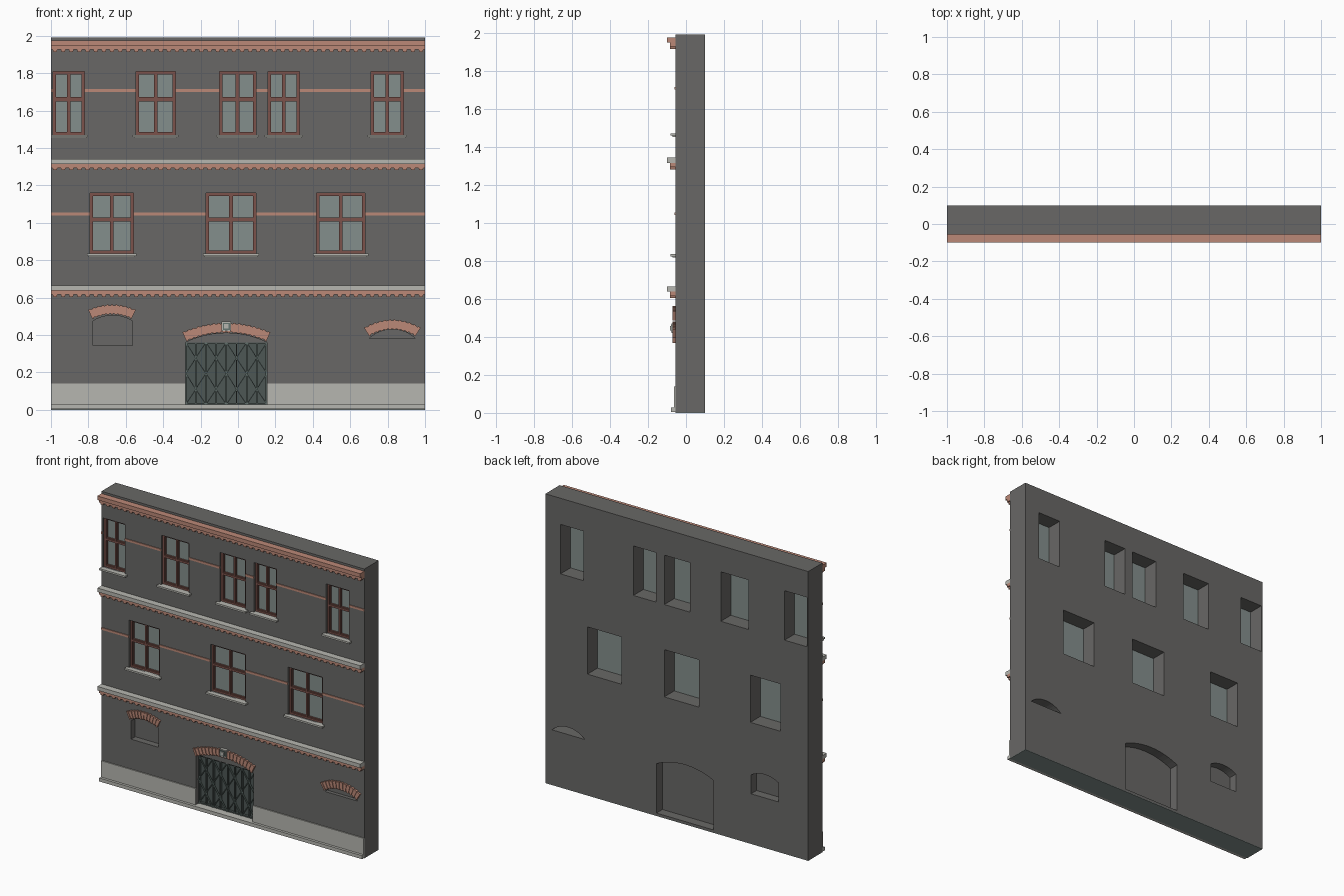
import bpy, bmesh, math
from mathutils import Vector

if "Cube" in bpy.data.objects:
    bpy.data.objects.remove(bpy.data.objects["Cube"])


def material(name, r, g, b):
    m = bpy.data.materials.new(name)
    m.use_nodes = True
    m.diffuse_color = (r, g, b, 1)
    bsdf = next(n for n in m.node_tree.nodes if n.type == 'BSDF_PRINCIPLED')
    bsdf.inputs["Base Color"].default_value = (r, g, b, 1)
    return m


PLASTER = material("dark plaster", .14, .137, .132)
BRICK = material("terracotta brick", .5, .25, .185)
STONE = material("pale stone", .47, .47, .435)
GLASS = material("grey glass", .23, .275, .265)
WOOD = material("red brown wood", .2, .085, .07)
IRON = material("slate iron", .075, .095, .09)
EDGE = material("green grey metal", .13, .18, .165)

FACE = -0.055   # front plane of the wall
BACK = 0.1


def prism(bm, pts, y0, y1):
    """Extrude an x-z outline from y0 to y1."""
    a = [bm.verts.new((x, y0, z)) for x, z in pts]
    b = [bm.verts.new((x, y1, z)) for x, z in pts]
    bm.faces.new(a)
    bm.faces.new(b[::-1])
    for i in range(len(pts)):
        j = (i + 1) % len(pts)
        bm.faces.new((a[j], a[i], b[i], b[j]))


def rect(x0, x1, z0, z1):
    return [(x0, z0), (x1, z0), (x1, z1), (x0, z1)]


def strip(p, q, w):
    """Outline of a straight bar from p to q."""
    p, q = Vector(p), Vector(q)
    d = (q - p).normalized() * w / 2
    n = Vector((-d.y, d.x))
    return [p - n, q - n, q + n, p + n]


def part(name, mat, shapes):
    """One object from a list of (outline, y0, y1)."""
    bm = bmesh.new()
    for pts, y0, y1 in shapes:
        prism(bm, pts, y0, y1)
    bmesh.ops.recalc_face_normals(bm, faces=bm.faces)
    me = bpy.data.meshes.new(name)
    bm.to_mesh(me)
    bm.free()
    me.materials.append(mat)
    ob = bpy.data.objects.new(name, me)
    bpy.context.collection.objects.link(ob)
    return ob


def arc(x0, x1, spring, rise, n, out=0):
    """Points from x1 to x0 along a segmental arch, offset outwards."""
    h = (x1 - x0) / 2
    r = (h * h + rise * rise) / (2 * rise)
    cx, cz = (x0 + x1) / 2, spring + rise - r
    half = math.asin(h / r)
    return [(cx + (r + out) * math.sin(t), cz + (r + out) * math.cos(t))
            for t in (half * (1 - 2 * i / n) for i in range(n + 1))]


def arched(x0, x1, z0, spring, rise):
    pts = arc(x0, x1, spring, rise, 12)
    return pts if spring == z0 else [(x0, z0), (x1, z0)] + pts


# Openings
upper = [(x0, x1, 1.47, 1.81) for x0, x1 in
         ((-.99, -.82), (-.545, -.335), (-.1, .095), (.16, .33), (.71, .885))]
middle = [(x0, x1, .835, 1.16) for x0, x1 in
          ((-.79, -.56), (-.17, .095), (.42, .68))]
windows = upper + middle
DX0, DX1 = -.28, .155
door_hole = arched(DX0, DX1, .02, .36, .05)
niche_hole = arched(-.775, -.565, .345, .475, .03)
slit_hole = arched(.7, .95, .38, .38, .05)

# Wall with openings cut through
wall = part("wall", PLASTER, [(rect(-1, 1, .004, 1.99), FACE, BACK)])
holes = [rect(*w) for w in windows] + [door_hole, niche_hole, slit_hole]
cutter = part("opening_cutter", PLASTER, [(h, -.3, .3) for h in holes])
cutter.hide_render = True
mod = wall.modifiers.new("openings", 'BOOLEAN')
mod.operation = 'DIFFERENCE'
mod.solver = 'EXACT'
mod.object = cutter
bpy.context.view_layer.update()
cut = bpy.data.meshes.new_from_object(
    wall.evaluated_get(bpy.context.evaluated_depsgraph_get()))
wall.modifiers.clear()
wall.data = cut
bpy.data.objects.remove(cutter)

part("wall_underside", GLASS, [(rect(-1, 1, 0, .004), FACE, BACK)])

# Windows: casing, sashes, glass and sill
for i, (x0, x1, z0, z1) in enumerate(windows):
    xm, zm = (x0 + x1) / 2, z0 + .56 * (z1 - z0)
    c = .012

    def ring(a, b, lo, hi, w, y0, y1):
        return [(r, y0, y1) for r in (
            rect(a, a + w, lo, hi), rect(b - w, b, lo, hi),
            rect(a + w, b - w, lo, lo + w), rect(a + w, b - w, hi - w, hi))]

    bars = ring(x0, x1, z0, z1, c, -.04, -.01)
    bars += [(rect(xm - .006, xm + .006, z0, z1), -.038, -.012),
             (rect(x0, x1, zm - .007, zm + .007), -.04, -.012)]
    for a, b in ((x0 + c, xm - .006), (xm + .006, x1 - c)):
        for lo, hi in ((z0 + c, zm - .007), (zm + .007, z1 - c)):
            bars += ring(a, b, lo, hi, .004, -.032, -.014)
    part(f"window_frame_{i}", WOOD, bars)
    part(f"window_glass_{i}", GLASS, [(rect(x0, x1, z0, z1), -.022, -.008)])
    part(f"window_sill_{i}", STONE, [
        (rect(max(x0 - .018, -1), x1 + .018, z0 - .012, z0), -.082, -.02),
        (rect(max(x0 - .01, -1), x1 + .01, z0 - .018, z0 - .012), -.07, FACE)])


# Thin brick courses running between the windows
def course(name, z, row):
    edges = [-1] + [x for w in row for x in w[:2]] + [1]
    part(name, BRICK, [(rect(a, b, z, z + .015), FACE - .005, FACE)
                       for a, b in zip(edges[::2], edges[1::2])])


course("upper_course", 1.7, upper)
course("middle_course", 1.04, middle)


# Cornices: top slab, brick band and dentils
def cornice(name, z, slab):
    part(name + "_slab", slab, [(rect(-1, 1, z, z + .027), -.1, FACE)])
    n = 46
    step = 2 / n
    shapes = [(rect(-1, 1, z - .022, z), -.085, FACE)]
    for k in range(n):
        x = -1 + (k + .5) * step
        shapes.append(([(x - .013, z - .022), (x - .009, z - .034),
                        (x + .009, z - .034), (x + .013, z - .022)], -.083, FACE))
    part(name + "_dentils", BRICK, shapes)


cornice("top_cornice", 1.948, BRICK)
cornice("upper_cornice", 1.315, STONE)
cornice("lower_cornice", .638, STONE)

# Plinth and base step
part("plinth", STONE, [(rect(a, b, .028, .14), FACE - .007, FACE)
                       for a, b in ((-1, DX0), (DX1, 1))])
part("base_step", STONE, [(rect(-1, 1, .004, .028), -.08, FACE)])
part("threshold", STONE, [(rect(DX0, DX1, .02, .028), FACE, 0)])

# Blind panels filling the lower openings
part("niche_panel", PLASTER, [(niche_hole, -.01, .04)])
part("door_backing", PLASTER, [(door_hole, 0, .035)])
part("slit_panel", PLASTER, [(slit_hole, -.03, -.01)])
part("slit_glass", GLASS, [(slit_hole, -.01, 0)])

# Gate: leaves, stiles and crossed lattice
Z0, Z1 = .028, .36
part("gate_leaves", IRON, [(rect(DX0, DX1, Z0, Z1), -.012, 0)])
part("gate_lintel", PLASTER, [(arched(DX0, DX1, Z1, Z1 + .001, .049), -.035, 0)])
cols = 8
w = (DX1 - DX0) / cols
stiles = [(rect(DX0 + k * w - .003, DX0 + k * w + .003, Z0, Z1), -.026, -.012)
          for k in range(1, cols)]
stiles += [(rect(DX0, DX1, z, z + .008), -.028, -.012) for z in (Z0, Z1 - .008)]
stiles += [(rect(x, x + .008, Z0, Z1), -.03, -.012)
           for x in (DX0, DX1 - .008, DX0 + 3 * w - .004, DX0 + 6 * w - .004)]
part("gate_stiles", IRON, stiles)
lattice = []
rows = 4
h = (Z1 - Z0) / rows
for k in range(cols):
    for r in range(rows):
        a, lo = DX0 + k * w, Z0 + r * h
        ends = ((a, lo), (a + w, lo + h))
        if (k + r) % 2:
            ends = ((a + w, lo), (a, lo + h))
        lattice.append((strip(*ends, .005), -.034, -.024))
part("gate_lattice", EDGE, lattice)


# Arches of radial bricks with ragged ends
def brick_arch(name, x0, x1, spring, rise, depth, n):
    shapes = []
    inner = arc(x0, x1, spring, rise, n)
    outer = arc(x0, x1, spring, rise, n, depth)
    long_in = arc(x0, x1, spring, rise, n, -.004)
    long_out = arc(x0, x1, spring, rise, n, depth + .004)
    for k in range(n):
        lo, hi = (inner, outer) if k % 2 else (long_in, long_out)
        front = FACE - (.01 if k % 2 else .015)
        shapes.append(([lo[k], lo[k + 1], hi[k + 1], hi[k]], front, FACE))
    part(name, BRICK, shapes)


brick_arch("gate_arch", -.277, .153, .37, .046, .045, 35)
brick_arch("niche_arch", -.78, -.568, .49, .024, .045, 21)
brick_arch("slit_arch", .7, .95, .397, .036, .045, 23)

# Keystone with stepped face
kx, kz = -.062, .446
for name, mat, s, y in (("keystone", STONE, .025, -.075),
                        ("keystone_rim", EDGE, .018, -.079),
                        ("keystone_boss", STONE, .012, -.084)):
    part(name, mat, [(rect(kx - s, kx + s, kz - s, kz + s), y, FACE)])
